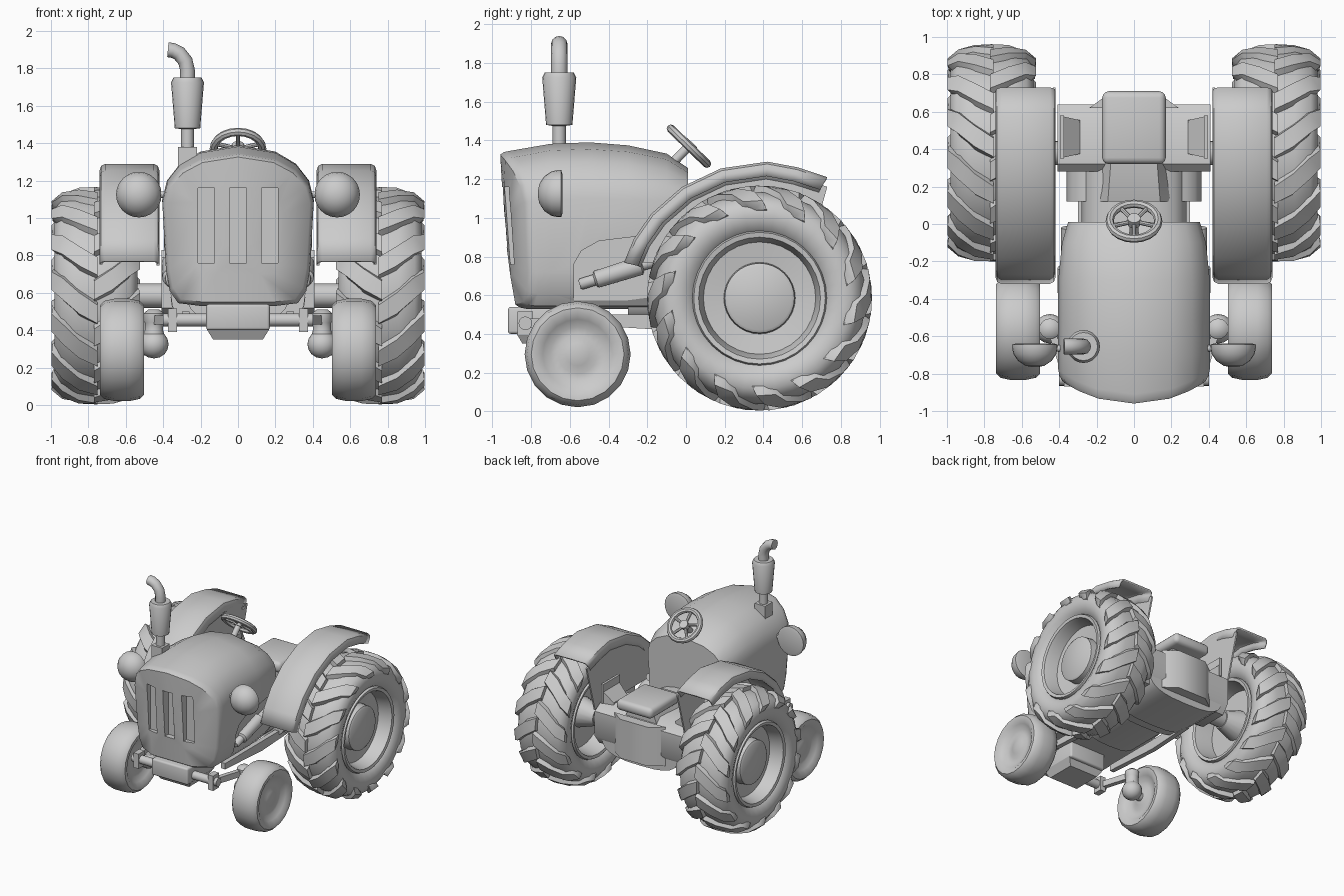
import bpy, bmesh
from math import sin, cos, pi, radians, copysign
from mathutils import Vector

cube = bpy.data.objects.get("Cube")
if cube:
    bpy.data.objects.remove(cube)

grey = bpy.data.materials.new("plain_grey")
grey.use_nodes = True
grey.diffuse_color = (0.6, 0.6, 0.6, 1)
grey.node_tree.nodes["Principled BSDF"].inputs["Base Color"].default_value = (0.6, 0.6, 0.6, 1)
parts = []


def finish(name, bm):
    """Turn a bmesh into a named grey part."""
    bmesh.ops.recalc_face_normals(bm, faces=bm.faces)
    mesh = bpy.data.meshes.new(name)
    bm.to_mesh(mesh)
    bm.free()
    mesh.materials.append(grey)
    ob = bpy.data.objects.new(name, mesh)
    bpy.context.collection.objects.link(ob)
    parts.append(ob)
    return ob


def skin(bm, rings, closed=True, caps=True):
    """Bridge successive rings of points with quads."""
    vs = [[bm.verts.new(p) for p in ring] for ring in rings]
    n = len(vs[0])
    for a, b in zip(vs, vs[1:]):
        for i in range(n if closed else n - 1):
            j = (i + 1) % n
            bm.faces.new((a[i], a[j], b[j], b[i]))
    if caps:
        bm.faces.new(vs[0])
        bm.faces.new(vs[-1])


def loft(name, rings, closed=True, caps=True):
    bm = bmesh.new()
    skin(bm, rings, closed, caps)
    return finish(name, bm)


def lathe(name, profile, origin, axis, sides=20, caps=True):
    """Revolve (radius, distance) pairs around an axis through origin."""
    q = Vector(axis).to_track_quat('Z', 'Y')
    o = Vector(origin)
    rings = [[o + q @ Vector((r * cos(2 * pi * i / sides), r * sin(2 * pi * i / sides), d))
              for i in range(sides)] for r, d in profile]
    return loft(name, rings, True, caps)


def rod(name, a, b, r, r2=None, sides=16):
    d = Vector(b) - Vector(a)
    return lathe(name, [(r, 0), (r2 or r, d.length)], a, d, sides)


def box(name, lo, hi, bevel=0.0, taper=1.0):
    """Box between two corners; taper narrows the bottom."""
    lo, hi = Vector(lo), Vector(hi)
    c = (lo + hi) / 2
    rings = []
    for z, k in ((lo.z, taper), (hi.z, 1)):
        rings.append([(c.x + (x - c.x) * k, c.y + (y - c.y) * k, z) for x, y in
                      ((lo.x, lo.y), (hi.x, lo.y), (hi.x, hi.y), (lo.x, hi.y))])
    bm = bmesh.new()
    skin(bm, rings)
    if bevel:
        bmesh.ops.bevel(bm, geom=bm.edges[:], offset=bevel, segments=3, affect='EDGES', profile=0.5)
    return finish(name, bm)


def prism(name, outline, x0, x1):
    """Extrude a (y, z) outline along x."""
    return loft(name, [[(x, y, z) for y, z in outline] for x in (x0, x1)])


def barrel(name, y0, y1, w, z0, z1):
    """Rounded-square casing running along y."""
    ring = []
    for k in range(24):
        c, s = cos(2 * pi * k / 24), sin(2 * pi * k / 24)
        ring.append((w * copysign(abs(c) ** .7, c), (z0 + z1) / 2 + (z1 - z0) / 2 * copysign(abs(s) ** .7, s)))
    return loft(name, [[(x, y, z) for x, z in ring] for y in (y0, y1)])


def cut(target, cutter):
    mod = target.modifiers.new("cut", 'BOOLEAN')
    mod.object = cutter
    mod.solver = 'EXACT'
    cutter.hide_render = True
    cutter.hide_viewport = True
    parts.remove(cutter)


# Hood: lofted shell with a bulged, slightly raked nose
half = [(0, 1.39), (.2, 1.355), (.31, 1.29), (.38, 1.2), (.405, 1.1),
        (.385, .72), (.365, .61), (.32, .545), (.2, .53)]
outline = half + [(-x, z) for x, z in reversed(half[1:])]
hood_rings = []
for y, w, t in ((.01, .87, .66), (-.1, .95, .85), (-.3, 1, .96), (-.5, 1, 1), (-.7, 1, .98)):
    hood_rings.append([(x * w, y, z if z < 1 else 1 + (z - 1) * t) for x, z in outline])
for k, back in ((1, .05), (.985, .02), (.95, 0), (.6, 0), (.25, 0)):
    ring = []
    for x, z in outline:
        x, z = x * k, .95 + (z - .95) * k * (.9 if z > 1 else 1)
        ring.append((x, -.96 + back + .72 * x * x + .07 * max(0, 1.3 - z), z))
    hood_rings.append(ring)
hood = loft("hood", hood_rings)

# Grille slots and open side panels
for x in (-.17, 0, .17):
    cut(hood, box("slot_cutter", (x - .045, -1.1, .76), (x + .045, -.87, 1.16)))
panel = [(-.58, .4), (-.58, .76), (-.54, .83), (-.45, .88), (-.2, .91), (.1, .92), (.1, .4)]
for s in (1, -1):
    cut(hood, prism("panel_cutter", panel, s * .34, s * .6))

# Gearbox, rear axle housing and rear cover
barrel("gearbox", -.3, .35, .28, .44, .82)
barrel("gearbox_flange", .12, .28, .36, .42, .77)
prism("axle_housing", [(.28, .52), (.28, .79), (.32, .83), (.54, .83), (.64, .77),
                       (.64, .56), (.58, .48), (.34, .48)], -.41, .41)
barrel("belly", .2, .62, .36, .41, .74)
loft("rear_cover", [[(-w, y, .47), (w, y, .47), (w, y, .8), (-w, y, .8)]
                    for y, w in ((.62, .24), (.70, .13))])

# Seat on a sloped support
loft("seat_support", [[(-w, y, .78), (w, y, .78), (w * .7, y, z), (-w * .7, y, z)]
                      for y, w, z in ((.12, .2, .84), (.3, .18, .89), (.6, .15, .89))])
box("seat", (-.17, .32, .87), (.17, .71, .96), .035)

# Steering wheel
centre = Vector((0, .015, 1.37))
axis = Vector((0, .7, .72)).normalized()
q = axis.to_track_quat('Z', 'Y')
rings = []
for i in range(21):
    a = 2 * pi * i / 20
    rings.append([centre + q @ Vector(((.13 + .022 * cos(b)) * cos(a), (.13 + .022 * cos(b)) * sin(a),
                                       .022 * sin(b))) for b in [pi * k / 4 for k in range(8)]])
loft("steering_rim", rings, caps=False)
for i in range(5):
    a = 2 * pi * i / 5 + pi / 2
    rod("steering_spoke", centre, centre + q @ Vector((.13 * cos(a), .13 * sin(a), 0)), .012, sides=8)
rod("steering_hub", centre - axis * .02, centre + axis * .025, .035)
rod("steering_column", centre - axis * .2, centre, .024)

# Exhaust stack
ex, ey = -.27, -.655
box("exhaust_base", (ex - .05, ey - .05, 1.2), (ex + .05, ey + .05, 1.38))
lathe("muffler", [(.034, 1.3), (.034, 1.475), (.068, 1.48), (.088, 1.725), (.075, 1.75), (.04, 1.75)],
      (ex, ey, 0), (0, 0, 1))
path = [(0, 1.74, 0), (0, 1.79, 0), (-.012, 1.84, 25), (-.045, 1.88, 50), (-.075, 1.895, 75), (-.105, 1.9, 85)]
pipe = []
for dx, z, tilt in path:
    t = radians(tilt)
    pipe.append([(ex + dx + .04 * cos(a) * cos(t), ey + .042 * sin(a), z + .04 * cos(a) * sin(t))
                 for a in [pi * k / 6 for k in range(12)]])
loft("exhaust_pipe", pipe)

# Front axle beam and nose block
box("nose_block", (-.17, -.92, .4), (.17, -.55, .54), .015)
box("nose_block_lower", (-.17, -.88, .35), (.17, -.57, .41), 0, .78)
rod("front_beam", (-.4, -.83, .455), (.4, -.83, .455), .035)

arc = [(-.32, .77), (-.27, .89), (-.18, 1.02), (-.02, 1.16), (.18, 1.255), (.42, 1.29), (.58, 1.26), (.73, 1.21)]
hub_y, hub_z = .38, .585

for s, side in ((1, "left"), (-1, "right")):
    out = (s, 0, 0)

    # Rear wheel
    mid = (s * .76, hub_y, hub_z)
    tyre = [(.335, .17), (.36, .2), (.41, .222), (.47, .222), (.52, .185), (.548, .1)]
    tyre += [(r, -d) for r, d in reversed(tyre)]
    lathe(side + "_rear_tyre", tyre, mid, out, 36, False)
    lathe(side + "_rear_rim", [(.165, .15), (.18, .14), (.185, .075), (.29, .09), (.305, .17), (.315, .2),
                               (.34, .205), (.35, .18), (.35, -.18), (.34, -.205), (.315, -.2), (.305, -.15),
                               (.29, -.05), (.12, -.05)], mid, out, 32)

    # Chevron lugs: d, r at the top, d, r at the root, sweep angle, half width
    lug = [(-.01, .582, -.01, .53, 10, 7), (.09, .578, .09, .53, 4, 8), (.18, .553, .16, .5, -4, 8.5),
           (.237, .505, .19, .46, -9, 8), (.23, .46, .2, .44, -14, 5)]
    bm = bmesh.new()
    count = 14
    for row in (1, -1):
        for i in range(count):
            base = 360 * (i + (.5 if row < 0 else 0)) / count
            rings = []
            for dt, rt, db, rb, sweep, w in lug:
                ring = []
                for d, r, o in ((db, rb, -w), (dt, rt, -w * .7), (dt, rt, w * .7), (db, rb, w)):
                    a = radians(base + sweep + o)
                    ring.append((mid[0] + row * s * d, hub_y + r * cos(a), hub_z + r * sin(a)))
                rings.append(ring)
            skin(bm, rings)
    finish(side + "_rear_lugs", bm)
    rod(side + "_rear_axle", (s * .38, hub_y, hub_z), (s * .74, hub_y, hub_z), .065)
    rod(side + "_axle_flange", (s * .56, hub_y, hub_z), (s * .73, hub_y, hub_z), .075, .13)

    # Fender: rolled channel following the arc, with an inner wall
    cross = [(.42, .09), (.42, .035), (.428, .012), (.45, 0), (.71, 0), (.732, .012), (.74, .035), (.74, .075)]
    rings = []
    for y, z in arc:
        inward = Vector((0, hub_y - y, hub_z - z)).normalized()
        rings.append([Vector((s * x, y, z)) + inward * d for x, d in cross])
    fender = loft(side + "_fender", rings, False, False)
    solid = fender.modifiers.new("thickness", 'SOLIDIFY')
    solid.thickness = .015
    wall = [(y, z - .05) for y, z in arc[1:]] + [(.62, .77), (-.24, .77)]
    prism(side + "_fender_wall", wall, s * .42, s * .433)

    # Plate and bracket beside the seat
    box(side + "_side_plate", (s * .375, .35, .82), (s * .395, .58, .98))
    loft(side + "_plate_bracket", [[(s * x, .465 - h, .82), (s * x, .465 + h, .82), (s * x, .465 + h, z),
                                    (s * x, .465 - h, z)] for x, h, z in ((.29, .09, .84), (.38, .11, .92))])

    # Headlight: forward dome with a flat back
    lathe(side + "_headlight", [(.10, -.012), (.122, -.005), (.122, .01), (.115, .045), (.09, .082),
                                (.05, .108), (.015, .115)], (s * .53, -.65, 1.125), (0, -1, 0), 24)
    rod(side + "_headlight_bracket", (s * .36, -.665, 1.125), (s * .5, -.665, 1.125), .018)

    # Front wheel
    dish = [(.02, .09), (.06, .084), (.1, .07), (.14, .073), (.18, .095), (.21, .115), (.24, .117),
            (.262, .095), (.274, .04)]
    lathe(side + "_front_wheel", dish + [(r, -d) for r, d in reversed(dish)],
          (s * .62, -.56, .295), out, 20)

    # Knuckle, kingpin post, stub axle and steering arms
    lathe(side + "_knuckle", [(.075 * sin(t) + .004, -.075 * cos(t)) for t in [pi * k / 8 for k in range(9)]],
          (s * .45, -.56, .325), (0, 0, 1), 16)
    lathe(side + "_kingpin", [(.06, .32), (.055, .38), (.05, .4), (.05, .44), (.055, .45), (.055, .49), (.03, .51)],
          (s * .45, -.56, 0), (0, 0, 1), 16)
    rod(side + "_stub_axle", (s * .45, -.56, .3), (s * .6, -.56, .3), .035)
    box(side + "_beam_block", (s * .35 - .025, -.87, .39), (s * .35 + .025, -.79, .515))
    loft(side + "_steering_arm", [[(s * (x - .02), y, .43), (s * (x + .02), y, .43),
                                   (s * (x + .02), y, .48), (s * (x - .02), y, .48)]
                                  for x, y in ((.35, -.86), (.45, -.54))])
    loft(side + "_radius_arm", [[(s * .26, y, z), (s * .3, y, z), (s * .3, y, .5), (s * .26, y, .5)]
                                for y, z in ((-.6, .45), (-.1, .42), (.3, .44))])

    # Side cylinder under the hood panel
    a, b = Vector((s * .36, -.55, .655)), Vector((s * .36, -.02, .82))
    lathe(side + "_side_cylinder", [(.022, 0), (.03, .01), (.03, .08), (.046, .09), (.05, .33), (.03, .34),
                                    (.03, (b - a).length)], a, b - a, 14)

# Smooth curved surfaces, keep hard edges
bpy.ops.object.select_all(action='DESELECT')
for ob in parts:
    ob.select_set(True)
bpy.context.view_layer.objects.active = parts[0]
bpy.ops.object.shade_smooth_by_angle(angle=radians(40))
